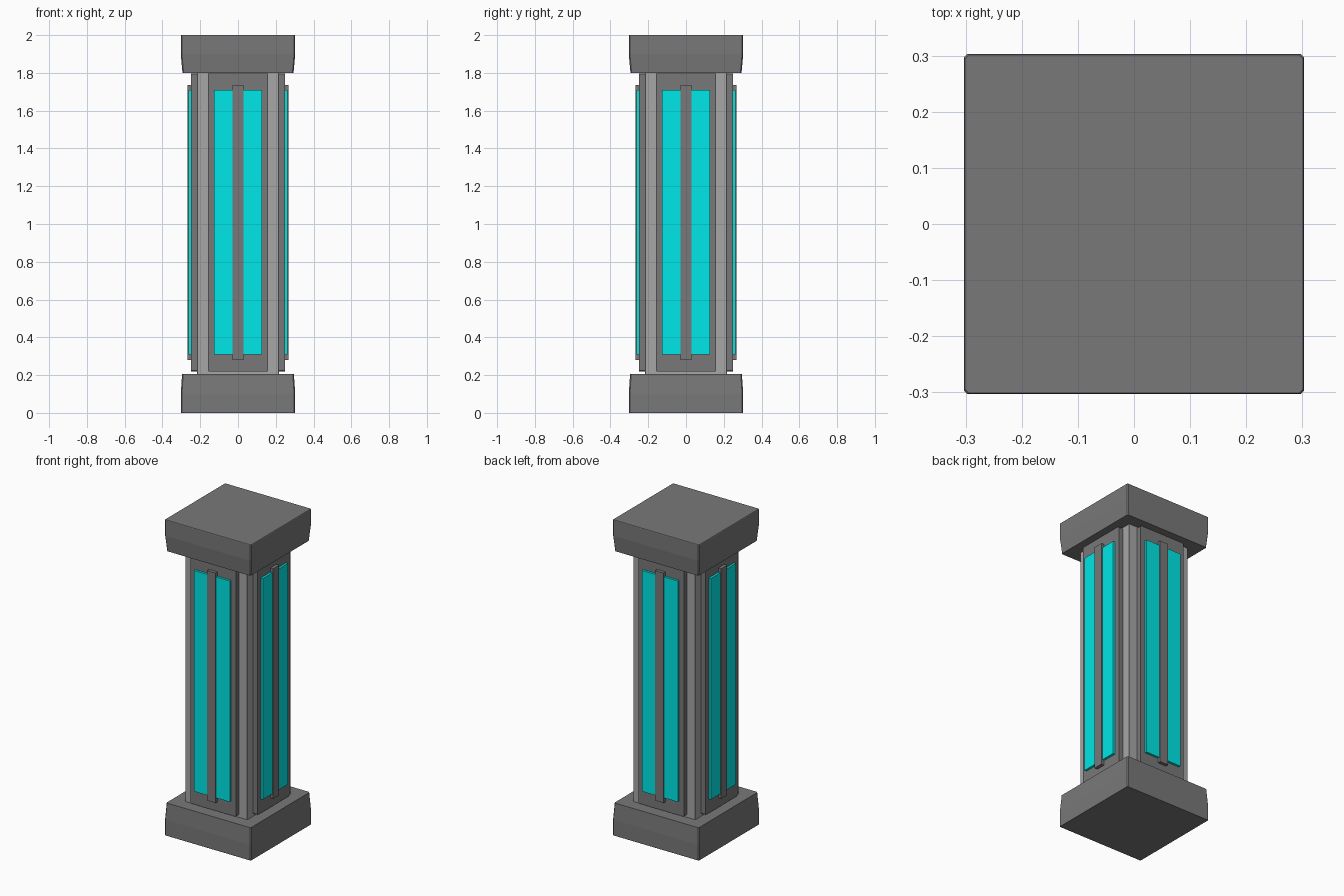
import bpy, bmesh, math
from mathutils import Matrix

if "Cube" in bpy.data.objects:
    bpy.data.objects.remove(bpy.data.objects["Cube"])


def colour(name, r, g, b):
    m = bpy.data.materials.new(name)
    m.diffuse_color = (r, g, b, 1)
    m.use_nodes = True
    m.node_tree.nodes["Principled BSDF"].inputs["Base Color"].default_value = m.diffuse_color
    return m


cyan = colour("cyan_glow", 0.0, 0.8, 0.8)
dark = colour("dark_grey", 0.19, 0.19, 0.19)
light = colour("light_grey", 0.39, 0.39, 0.39)


def finish(name, bm, mat):
    bmesh.ops.recalc_face_normals(bm, faces=bm.faces)
    me = bpy.data.meshes.new(name)
    bm.to_mesh(me)
    bm.free()
    me.materials.append(mat)
    ob = bpy.data.objects.new(name, me)
    bpy.context.collection.objects.link(ob)
    return ob


def loft(name, rings, cut, mat):
    """Stack square rings (z, half width) with chamfered corners."""
    bm = bmesh.new()
    prev = None
    for i, (z, h) in enumerate(rings):
        a = h - cut
        pts = [(a, -h), (h, -a), (h, a), (a, h), (-a, h), (-h, a), (-h, -a), (-a, -h)]
        ring = [bm.verts.new((x, y, z)) for x, y in pts]
        if prev:
            for k in range(8):
                n = (k + 1) % 8
                bm.faces.new((prev[k], prev[n], ring[n], ring[k]))
        if i in (0, len(rings) - 1):
            bm.faces.new(ring)
        prev = ring
    return finish(name, bm, mat)


def slab(name, half_x, y0, y1, z0, z1, turn, mat, bevel=0.0):
    """Box on the front side, outline corners chamfered, turned about z."""
    bm = bmesh.new()
    size = Matrix.Diagonal((2 * half_x, y1 - y0, z1 - z0, 1))
    place = Matrix.Translation((0, -(y0 + y1) / 2, (z0 + z1) / 2))
    bmesh.ops.create_cube(bm, size=1, matrix=place @ size)
    if bevel:
        edges = [e for e in bm.edges
                 if abs((e.verts[0].co - e.verts[1].co).normalized().y) > 0.9]
        bmesh.ops.bevel(bm, geom=edges, offset=bevel, segments=1, affect='EDGES')
    bm.transform(Matrix.Rotation(turn, 4, 'Z'))
    return finish(name, bm, mat)


# Base and cap blocks, vertical on the outer half and tapering inward
loft("base", [(0, 0.301), (0.003, 0.303), (0.1, 0.303), (0.205, 0.296)], 0.006, dark)
loft("cap", [(1.8, 0.294), (1.9, 0.303), (1.997, 0.303), (2.0, 0.301)], 0.006, dark)

# Central shaft
loft("shaft", [(0.19, 0.218), (1.81, 0.218)], 0.003, light)

# Frame panel, glowing pane and centre bar on each side
for i, side in enumerate(("front", "right", "back", "left")):
    turn = i * math.pi / 2
    slab(side + "_panel", 0.16, 0.19, 0.248, 0.22, 1.798, turn, dark, 0.005)
    slab(side + "_pane", 0.126, 0.23, 0.262, 0.31, 1.71, turn, cyan)
    slab(side + "_bar", 0.03, 0.23, 0.268, 0.28, 1.737, turn, dark)
